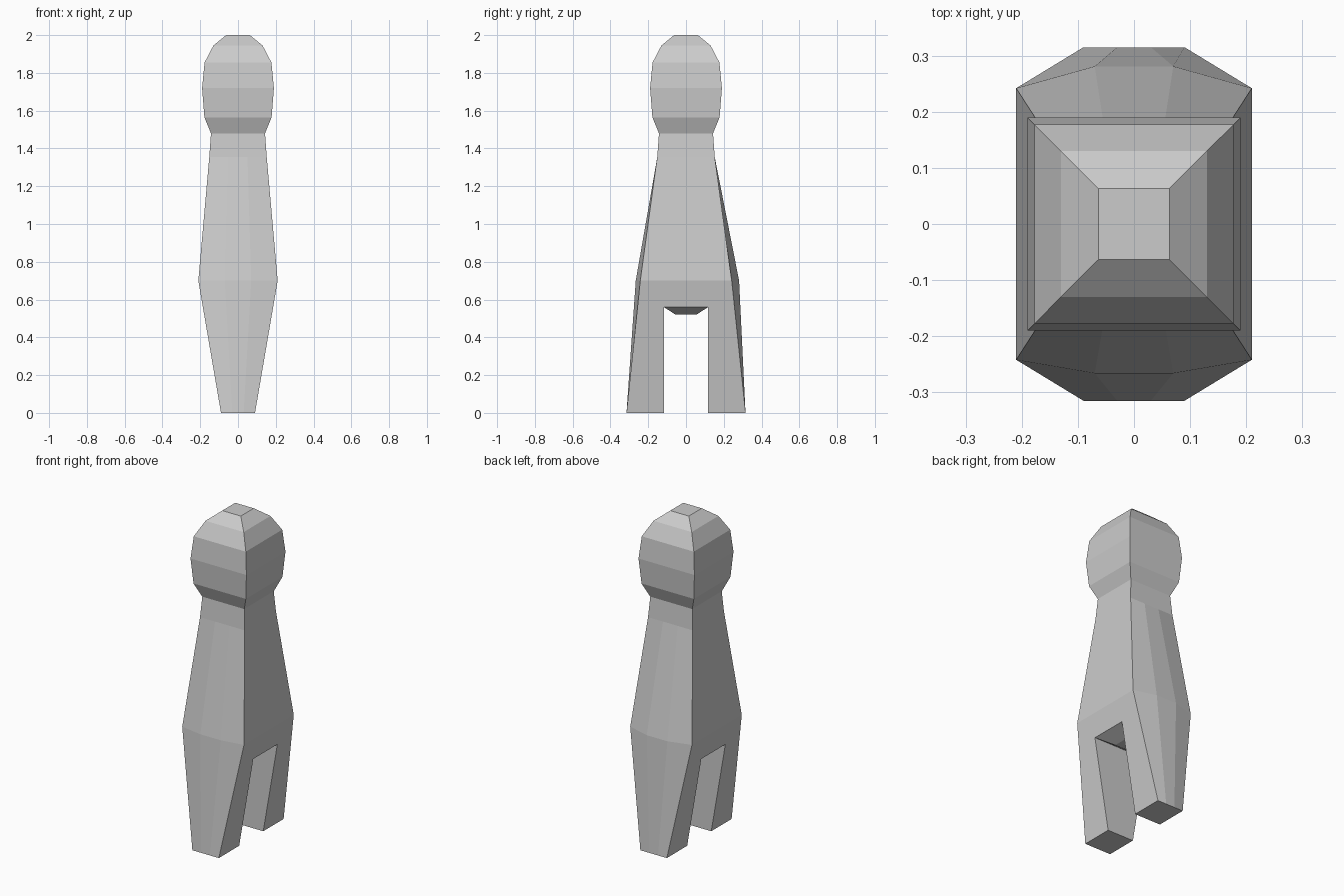
import bpy
import bmesh

cube = bpy.data.objects.get("Cube")
if cube:
    bpy.data.objects.remove(cube, do_unlink=True)

# Plain grey for the whole peg
grey = bpy.data.materials.new("plain grey")
grey.use_nodes = True
grey.diffuse_color = (0.6, 0.6, 0.6, 1)
grey.node_tree.nodes["Principled BSDF"].inputs["Base Color"].default_value = (0.6, 0.6, 0.6, 1)


def loft(name, rings):
    """Skin a stack of rings and close both ends, flat shaded."""
    bm = bmesh.new()
    loops = [[bm.verts.new(p) for p in ring] for ring in rings]
    for low, high in zip(loops, loops[1:]):
        n = len(low)
        for i in range(n):
            j = (i + 1) % n
            bm.faces.new((low[i], low[j], high[j], high[i]))
    bm.faces.new(loops[0])
    bm.faces.new(loops[-1])
    bmesh.ops.recalc_face_normals(bm, faces=bm.faces)
    mesh = bpy.data.meshes.new(name)
    bm.to_mesh(mesh)
    bm.free()
    mesh.materials.append(grey)
    obj = bpy.data.objects.new(name, mesh)
    bpy.context.collection.objects.link(obj)
    return obj


def rect(x, y, z):
    return [(x, -y, z), (x, y, z), (-x, y, z), (-x, -y, z)]


def body_ring(z, x, corner, mid, front, back):
    """Rectangle whose front and back sides bulge in three facets."""
    return [(x, -corner, z), (x, corner, z), (mid, back, z), (-mid, back, z),
            (-x, corner, z), (-x, -corner, z), (-mid, -front, z), (mid, -front, z)]


# Tapered body with both legs
body = loft("body_and_legs", [
    body_ring(0, 0.09, 0.315, 0.03, 0.315, 0.315),
    body_ring(0.7, 0.21, 0.242, 0.07, 0.266, 0.281),
    body_ring(1.355, 0.152, 0.152, 0.05, 0.152, 0.152),
    body_ring(1.48, 0.143, 0.143, 0.048, 0.143, 0.143),
])

# Slot between the legs
cutter = loft("slot_cutter", [rect(0.4, 0.117, -0.1), rect(0.4, 0.117, 0.56)])
cutter.hide_render = True
slot = body.modifiers.new("slot", "BOOLEAN")
slot.operation = "DIFFERENCE"
slot.solver = "EXACT"
slot.object = cutter
bpy.context.view_layer.objects.active = body
bpy.ops.object.modifier_apply(modifier="slot")
bpy.data.objects.remove(cutter, do_unlink=True)

# Bevelled block hanging from the slot roof
loft("slot_wedge", [rect(0.09, 0.055, 0.52), rect(0.185, 0.117, 0.56)])

# Square faceted head
profile = [(0.143, 1.48), (0.178, 1.565), (0.19, 1.72),
           (0.177, 1.855), (0.13, 1.945), (0.063, 2.0)]
loft("head", [rect(r, r, z) for r, z in profile])
